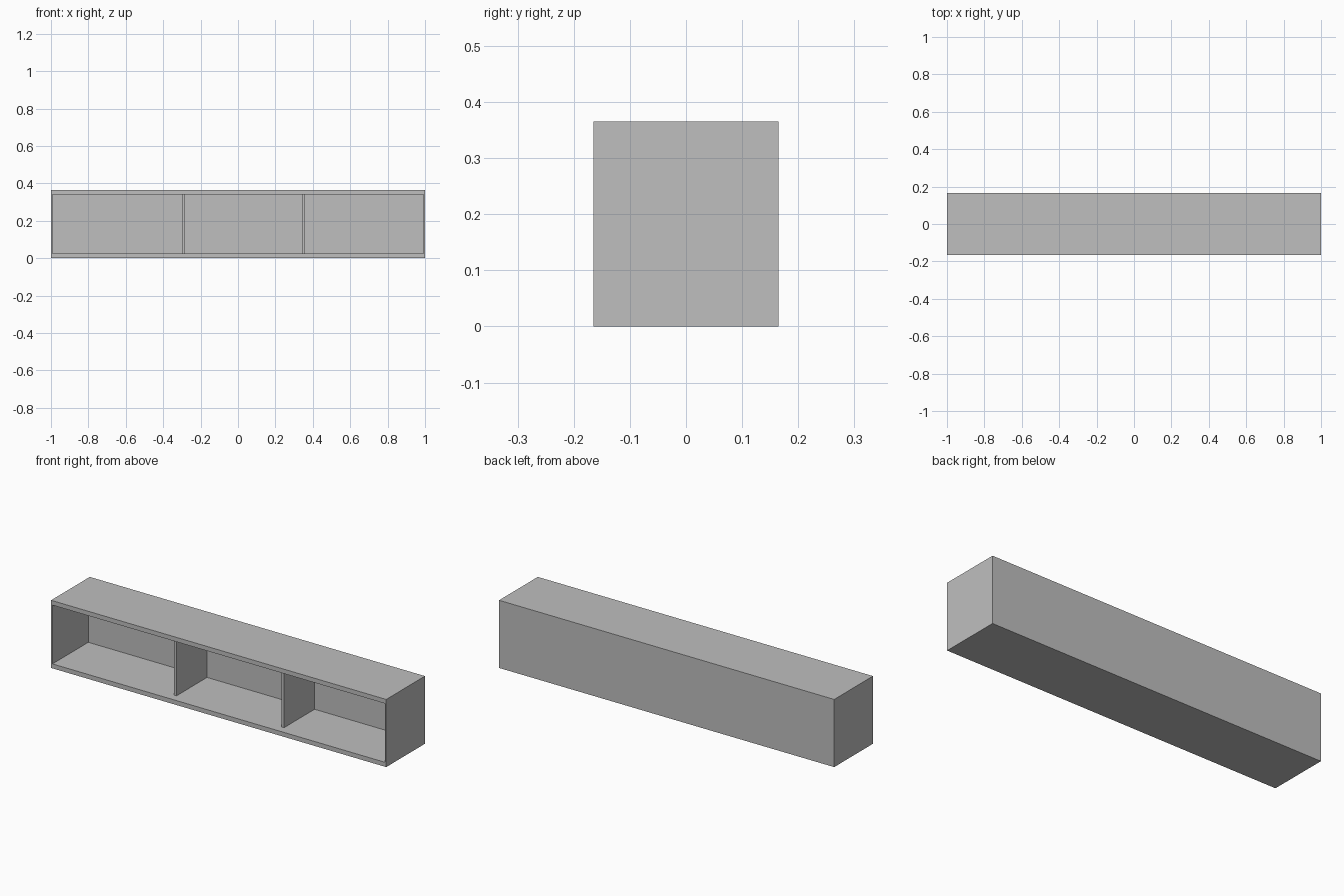
import bpy
import bmesh

if "Cube" in bpy.data.objects:
    bpy.data.objects.remove(bpy.data.objects["Cube"], do_unlink=True)

HALF_W, HALF_D, HEIGHT = 1.0, 0.165, 0.365
SIDE, BOARD = 0.012, 0.024   # end panels; top, bottom and back panels
BACK_Y = 0.14                # inner face of the back panel
SETBACK = 0.045              # dividers sit behind the front edge

grey = bpy.data.materials.new("grey board")
grey.use_nodes = True
colour = (0.52, 0.52, 0.52, 1)
grey.diffuse_color = colour
grey.node_tree.nodes["Principled BSDF"].inputs["Base Color"].default_value = colour


def make_box(bm, x, y, z):
    """Add a box spanning the (min, max) pairs."""
    verts = bmesh.ops.create_cube(bm, size=1)["verts"]
    for v in verts:
        v.co = [lo + (c + 0.5) * (hi - lo) for c, (lo, hi) in zip(v.co, (x, y, z))]


def finish(bm, name):
    bmesh.ops.recalc_face_normals(bm, faces=bm.faces)
    mesh = bpy.data.meshes.new(name)
    bm.to_mesh(mesh)
    bm.free()
    mesh.materials.append(grey)
    bpy.context.collection.objects.link(bpy.data.objects.new(name, mesh))


# Cabinet shell: inset the front face and push it in to form the open box
bm = bmesh.new()
make_box(bm, (-HALF_W, HALF_W), (-HALF_D, HALF_D), (0, HEIGHT))
bm.normal_update()
front = min(bm.faces, key=lambda f: f.normal.y)
bmesh.ops.inset_individual(bm, faces=[front], thickness=SIDE)
for v in front.verts:
    v.co.z = BOARD if v.co.z < HEIGHT / 2 else HEIGHT - BOARD
rim = list(front.edges)
cavity = bmesh.ops.extrude_discrete_faces(bm, faces=[front])["faces"][0]
for v in cavity.verts:
    v.co.y = BACK_Y
bmesh.ops.remove_doubles(bm, verts=bm.verts, dist=0.0001)
finish(bm, "cabinet_shell")

# Upright dividers
for name, x in (("right_divider", -0.29), ("left_divider", 0.352)):
    bm = bmesh.new()
    make_box(bm, (x - 0.007, x + 0.007), (-HALF_D + SETBACK, BACK_Y),
             (BOARD, HEIGHT - BOARD))
    finish(bm, name)
